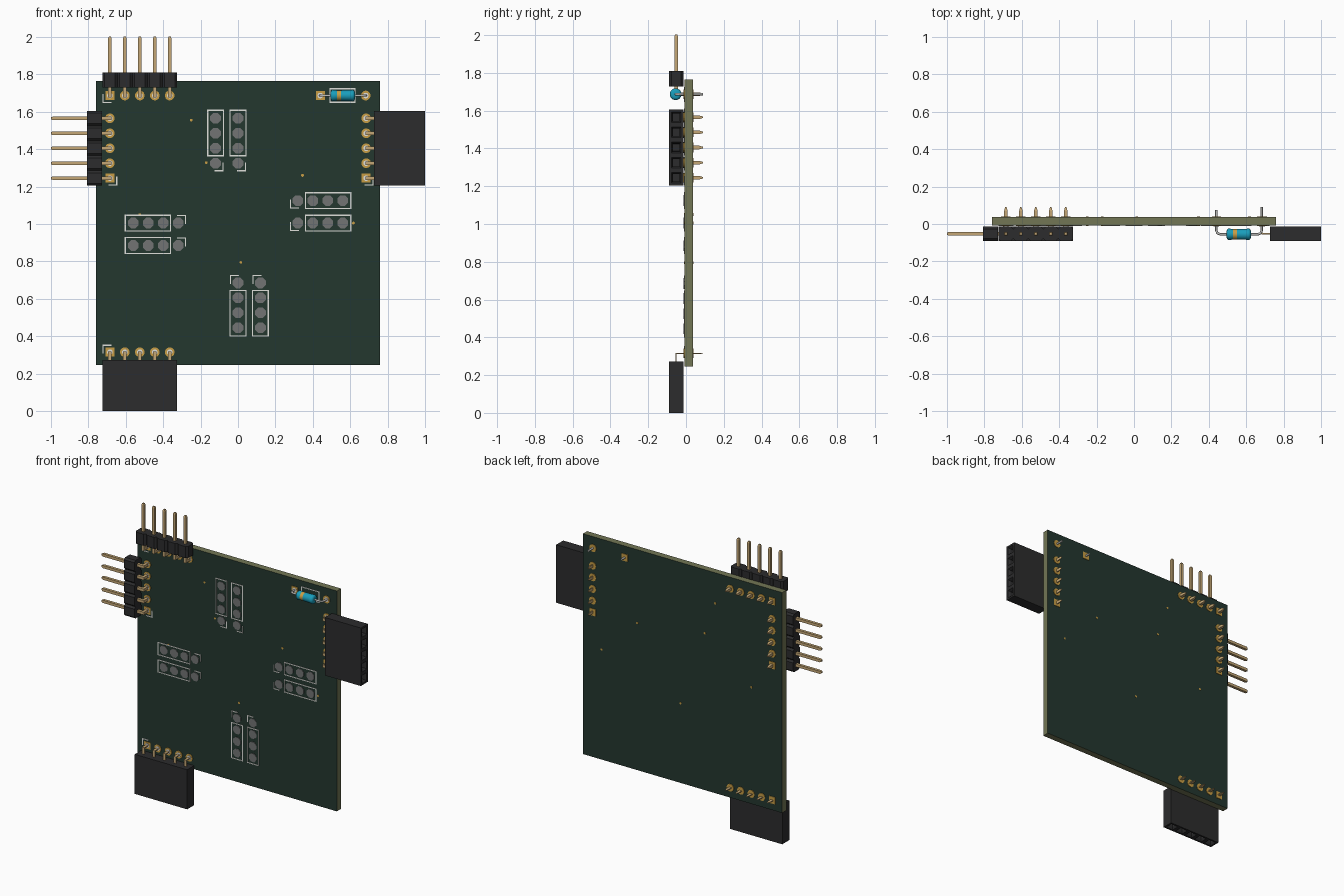
import bpy, bmesh, math
from mathutils import Matrix, Vector

if "Cube" in bpy.data.objects:
    bpy.data.objects.remove(bpy.data.objects["Cube"], do_unlink=True)

FRONT, BACK = -0.008, 0.037      # board faces in y
PIN_Y = -0.052                   # depth of the connector axes
PITCH = 0.08


def material(name, rgb, rough=0.6):
    m = bpy.data.materials.new(name)
    m.use_nodes = True
    m.diffuse_color = (*rgb, 1)
    b = next(n for n in m.node_tree.nodes if n.type == 'BSDF_PRINCIPLED')
    b.inputs["Base Color"].default_value = (*rgb, 1)
    b.inputs["Roughness"].default_value = rough
    return m


GREEN = material("solder mask green", (0.017, 0.038, 0.028))
CORE = material("board core olive", (0.17, 0.18, 0.09))
BLACK = material("black plastic", (0.025, 0.025, 0.026))
PIN = material("pin brass", (0.56, 0.39, 0.18))
GOLD = material("gold", (0.58, 0.34, 0.06))
WHITE = material("print white", (0.75, 0.75, 0.72))
GREY = material("bare pad grey", (0.17, 0.175, 0.175))
BLUE = material("diode blue", (0.01, 0.34, 0.5))
SILVER = material("lead silver", (0.55, 0.55, 0.53))


def finish(bm, name, *mats):
    bmesh.ops.recalc_face_normals(bm, faces=bm.faces)
    me = bpy.data.meshes.new(name)
    bm.to_mesh(me)
    bm.free()
    for m in mats:
        me.materials.append(m)
    ob = bpy.data.objects.new(name, me)
    bpy.context.collection.objects.link(ob)
    return ob


def box(bm, lo, hi):
    lo, hi = Vector(lo), Vector(hi)
    size = hi - lo
    mat = Matrix.Translation((lo + hi) / 2) @ Matrix.Diagonal((*size, 1))
    return bmesh.ops.create_cube(bm, size=1, matrix=mat)["verts"]


def disc(bm, x, z, r, y0, y1, sides=16):
    turn = Matrix.Rotation(math.pi / sides, 4, 'Z')
    mat = Matrix.Translation((x, (y0 + y1) / 2, z)) @ Matrix.Rotation(math.pi / 2, 4, 'X') @ turn
    bmesh.ops.create_cone(bm, cap_ends=True, segments=sides, radius1=r, radius2=r,
                          depth=abs(y1 - y0), matrix=mat)


def tapered_bar(bm, lo, hi, axis, tip=0.02, end=0.4):
    """Box along an axis whose far end narrows to a blunt tip."""
    lo, hi = Vector(lo), Vector(hi)
    verts = box(bm, lo, hi)
    far = [f for f in {f for v in verts for f in v.link_faces}
           if all(abs(v.co[axis] - hi[axis]) < 1e-5 for v in f.verts)][0]
    mid = far.calc_center_median()
    for v in far.verts:
        v.co[axis] -= tip
    top = bmesh.ops.extrude_face_region(bm, geom=[far])
    bm.faces.remove(far)
    for v in [g for g in top["geom"] if isinstance(g, bmesh.types.BMVert)]:
        v.co = mid + (v.co - mid) * end
        v.co[axis] = hi[axis]


# Circuit board: green faces, bare core on the edges
bm = bmesh.new()
box(bm, (-0.76, FRONT, 0.245), (0.76, BACK, 1.765))
for f in bm.faces:
    f.normal_update()
    f.material_index = 0 if abs(f.normal.y) > 0.9 else 1
finish(bm, "circuit_board", GREEN, CORE)

pads, rings, silk, smd, vias = (bmesh.new() for _ in range(5))


def through_pad(x, z, square=False):
    for y, d in ((FRONT, -0.004), (BACK, 0.004)):
        if square:
            box(pads, (x - 0.024, min(y, y + d), z - 0.024), (x + 0.024, max(y, y + d), z + 0.024))
        else:
            disc(pads, x, z, 0.026, y, y + d)
    disc(rings, x, z, 0.015, FRONT, FRONT - 0.006)


def line(x0, z0, x1, z1, w=0.003):
    box(silk, (min(x0, x1) - w, FRONT - 0.003, min(z0, z1) - w),
        (max(x0, x1) + w, FRONT, max(z0, z1) + w))


def outline(x0, z0, x1, z1):
    for a in ((x0, z0, x1, z0), (x0, z1, x1, z1), (x0, z0, x0, z1), (x1, z0, x1, z1)):
        line(*a)


def corner(x, z, sx, sz, length=0.042):
    line(x, z, x - sx * length, z)
    line(x, z, x, z - sz * length)


def connector(name, x, z, row, out, mark, female):
    """Five-way right-angle connector; local axes are row, outward, depth."""
    frame = Matrix.Identity(4)
    for i, v in enumerate(((row[0], 0, row[1]), (out[0], 0, out[1]), (0, 1, 0))):
        frame.col[i] = (*v, 0)
    frame.col[3] = (x, 0, z, 1)
    body, pins = bmesh.new(), bmesh.new()
    h = PITCH / 2
    if female:
        # Socket shell with funnel-shaped openings at its outer end
        for i in range(5):
            a = i * PITCH
            box(body, (a - h, 0.042, PIN_Y - 0.038), (a + h, 0.315, PIN_Y + 0.038))
        bmesh.ops.remove_doubles(body, verts=body.verts, dist=1e-4)
        inner = [f for f in body.faces if abs(f.calc_center_median().y - 0.1785) < 0.01
                 and abs(f.calc_center_median().z - PIN_Y) < 0.01
                 and -h + 0.01 < f.calc_center_median().x < 4 * PITCH + h - 0.01]
        bmesh.ops.delete(body, geom=inner, context='FACES_ONLY')
        bmesh.ops.recalc_face_normals(body, faces=body.faces)
        ends = [f for f in body.faces if f.calc_center_median().y > 0.314]
        bmesh.ops.inset_individual(body, faces=ends, thickness=0.017)
        bmesh.ops.inset_individual(body, faces=ends, thickness=0.011, depth=-0.014)
        bmesh.ops.inset_individual(body, faces=ends, thickness=0.0005, depth=-0.15)
    else:
        # Row of blocks with cut corners
        c = 0.012
        for i in range(5):
            a, d = i * PITCH, 0.038
            prof = [(-h, -d + c), (-h + c, -d), (h - c, -d), (h, -d + c),
                    (h, d - c), (h - c, d), (-h + c, d), (-h, d - c)]
            lo = [body.verts.new((a + p, 0.042, PIN_Y + q)) for p, q in prof]
            hi = [body.verts.new((a + p, 0.122, PIN_Y + q)) for p, q in prof]
            body.faces.new(lo)
            body.faces.new(hi)
            for k in range(8):
                n = (k + 1) % 8
                body.faces.new((lo[k], lo[n], hi[n], hi[k]))
    for i in range(5):
        a, w = i * PITCH, 0.0095
        t = 0.003 if female else w
        reach = 0.06 if female else 0.315
        tapered_bar(pins, (a - w, -t, PIN_Y - t), (a + w, reach, PIN_Y + t), 1, 0.01, 0.6)
        tapered_bar(pins, (a - w, -t, PIN_Y), (a + w, t, 0.09), 2, 0.02, 0.4)
        through_pad(x + row[0] * a, z + row[1] * a, i == 0)
    for b in (body, pins):
        b.transform(frame)
    finish(body, name + ("_socket" if female else "_header"), BLACK)
    finish(pins, name + "_pins", PIN)
    corner(x + mark[0] * 0.037, z + mark[1] * 0.037, *mark)


connector("top", -0.685, 1.687, (1, 0), (0, 1), (-1, -1), False)
connector("left_edge", -0.685, 1.245, (0, 1), (-1, 0), (1, -1), False)
connector("right_edge", 0.685, 1.245, (0, 1), (1, 0), (1, -1), True)
connector("bottom", -0.685, 0.315, (1, 0), (0, -1), (-1, 1), True)


def pad_strip(x, z, d, mark):
    """Four bare pads in direction d, the last three boxed by a printed line."""
    for i in range(4):
        disc(smd, x + d[0] * PITCH * i, z + d[1] * PITCH * i, 0.031,
             FRONT, FRONT - 0.004, 8)
    r = 0.042
    ax, az = x + d[0] * 0.04, z + d[1] * 0.04
    bx, bz = x + d[0] * 0.283, z + d[1] * 0.283
    px, pz = abs(d[1]) * r, abs(d[0]) * r
    outline(min(ax, bx) - px, min(az, bz) - pz, max(ax, bx) + px, max(az, bz) + pz)
    corner(x + mark[0] * 0.04, z + mark[1] * 0.04, *mark)


for k in (0, 0.12):
    pad_strip(-0.12 + k, 1.325, (0, 1), (1, -1))
    pad_strip(-0.32, 0.885 + k, (-1, 0), (1, 1))
    pad_strip(0.32, 1.005 + k, (1, 0), (-1, -1))
    pad_strip(k, 0.685, (0, -1), (-1, 1))

# Small plated holes through the board
for x, z in ((-0.25, 1.555), (-0.17, 1.328), (0.345, 1.26),
             (-0.525, 1.05), (0.015, 0.795), (0.617, 1.005)):
    disc(vias, x, z, 0.008, FRONT - 0.002, BACK + 0.002, 8)

# Diode: pads, printed outline, turned body with a band, bent leads
DZ, DY = 1.687, -0.055
through_pad(0.44, DZ, True)
through_pad(0.683, DZ)
outline(0.492, DZ - 0.036, 0.625, DZ + 0.036)
bm = bmesh.new()
prev = None
for x, r in ((0.495, 0.018), (0.498, 0.026), (0.506, 0.031), (0.522, 0.029), (0.528, 0.028),
             (0.55, 0.028), (0.598, 0.029), (0.614, 0.031), (0.622, 0.026), (0.625, 0.018)):
    ring = [bm.verts.new((x, DY + r * math.cos(a), DZ + r * math.sin(a)))
            for a in (2 * math.pi * i / 24 for i in range(24))]
    if prev:
        for i in range(24):
            f = bm.faces.new((prev[i], prev[i - 1], ring[i - 1], ring[i]))
            f.material_index = 1 if 0.53 < f.calc_center_median().x < 0.545 else 0
    else:
        bm.faces.new(ring)
    prev = ring
bm.faces.new(prev)
diode = finish(bm, "diode_body", BLUE, GOLD)

cu = bpy.data.curves.new("diode_leads", 'CURVE')
cu.dimensions = '3D'
cu.bevel_depth, cu.bevel_resolution, cu.use_fill_caps = 0.0065, 2, True
for x0, x1, s, end in ((0.5, 0.44, -1, 0.075), (0.62, 0.683, 1, 0.09)):
    path = [(x0, DY), (x1 - s * 0.02, DY), (x1 - s * 0.006, DY + 0.006), (x1, DY + 0.02), (x1, end)]
    sp = cu.splines.new('POLY')
    sp.points.add(len(path) - 1)
    for p, (x, y) in zip(sp.points, path):
        p.co = (x, y, DZ, 1)
cu.materials.append(SILVER)
leads = bpy.data.objects.new("diode_leads", cu)
bpy.context.collection.objects.link(leads)
bpy.ops.object.select_all(action='DESELECT')
leads.select_set(True)
bpy.context.view_layer.objects.active = leads
bpy.ops.object.convert(target='MESH')
diode.select_set(True)
bpy.ops.object.shade_smooth_by_angle(angle=math.radians(50))

finish(pads, "plated_pads", GOLD)
finish(rings, "pad_hole_rims", WHITE)
finish(silk, "printed_outlines", WHITE)
finish(smd, "bare_pads", GREY)
finish(vias, "small_vias", GOLD)
